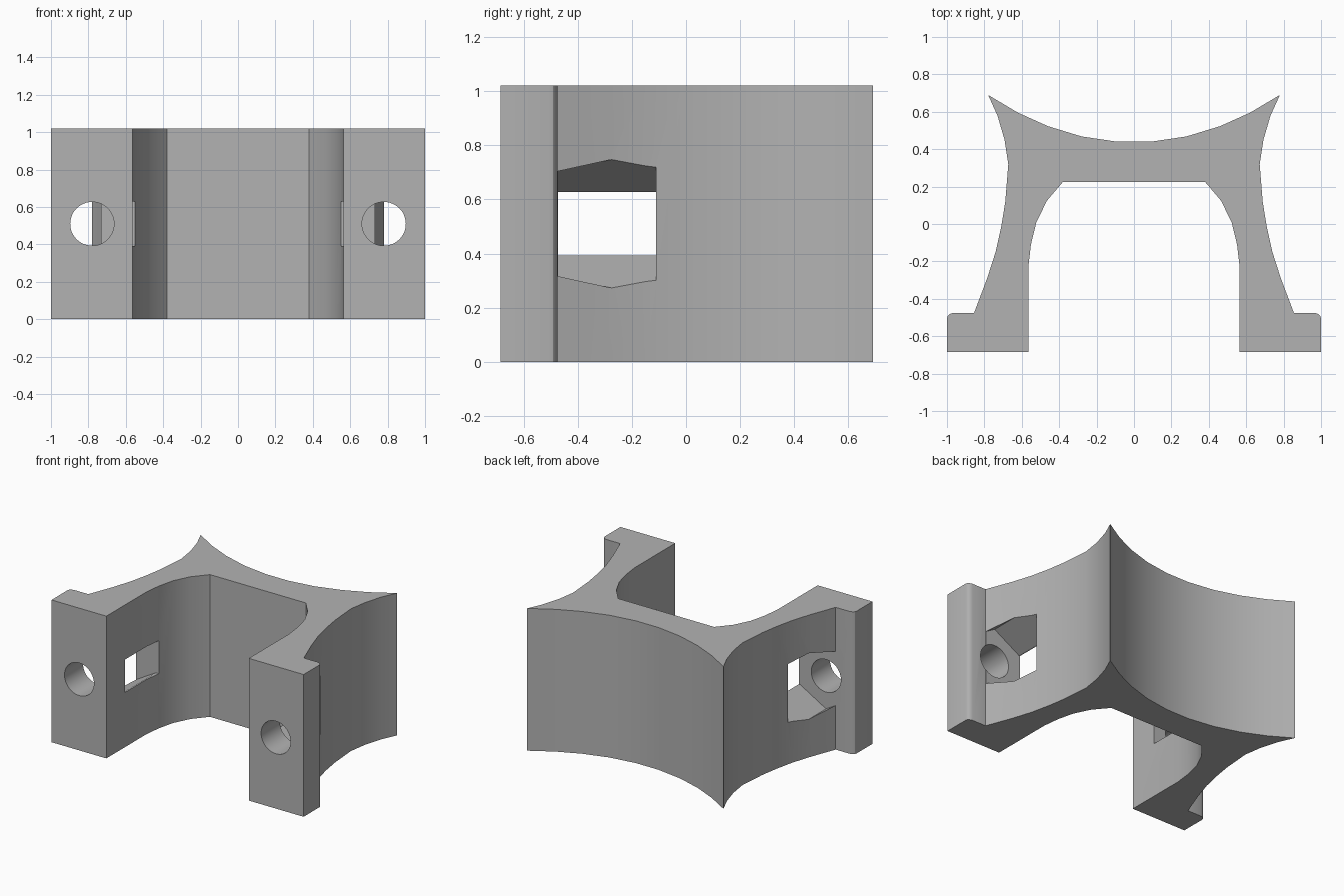
import bpy
import bmesh
import math

if "Cube" in bpy.data.objects:
    bpy.data.objects.remove(bpy.data.objects["Cube"], do_unlink=True)

HEIGHT = 1.02
MID = HEIGHT / 2

# Single plain grey
grey = bpy.data.materials.new("plain grey")
grey.use_nodes = True
grey.diffuse_color = (0.45, 0.45, 0.45, 1)
grey.node_tree.nodes["Principled BSDF"].inputs["Base Color"].default_value = grey.diffuse_color


def prism(name, outline, offset):
    """Extrude a closed 3D outline along an offset vector."""
    bm = bmesh.new()
    face = bm.faces.new([bm.verts.new(p) for p in outline])
    ext = bmesh.ops.extrude_face_region(bm, geom=[face])
    moved = [g for g in ext["geom"] if isinstance(g, bmesh.types.BMVert)]
    bmesh.ops.translate(bm, verts=moved, vec=offset)
    bmesh.ops.recalc_face_normals(bm, faces=bm.faces)
    mesh = bpy.data.meshes.new(name)
    bm.to_mesh(mesh)
    bm.free()
    mesh.materials.append(grey)
    obj = bpy.data.objects.new(name, mesh)
    bpy.context.collection.objects.link(obj)
    return obj


def cut(target, cutter):
    """Subtract the cutter and discard it."""
    cutter.hide_render = True
    mod = target.modifiers.new("cut", 'BOOLEAN')
    mod.operation = 'DIFFERENCE'
    mod.solver = 'EXACT'
    mod.object = cutter
    bpy.context.view_layer.objects.active = target
    bpy.ops.object.modifier_apply(modifier=mod.name)
    bpy.data.objects.remove(cutter, do_unlink=True)


# Half of the bracket outline, from the back centre round to the inner wall
back = [(0.09, 0.44), (0.28, 0.468), (0.46, 0.523), (0.62, 0.595)]
side = [(0.78, 0.69), (0.73, 0.58), (0.692, 0.45), (0.672, 0.32), (0.688, 0.12),
        (0.709, -0.01), (0.74, -0.15), (0.785, -0.29), (0.855, -0.475)]
foot = [(0.965, -0.475), (0.985, -0.481), (0.996, -0.491), (1.0, -0.505),
        (1.0, -0.685), (0.565, -0.685)]
inner = [(0.565, -0.23), (0.551, -0.11), (0.522, 0.01), (0.465, 0.125), (0.38, 0.225)]
half = back + side + foot + inner
outline = half + [(-x, y) for x, y in reversed(half)]
bracket = prism("bracket_body", [(x, y, 0) for x, y in outline], (0, 0, HEIGHT))

# Screw hole and nut pocket in each leg
for s in (1, -1):
    hole = [(s * 0.78 + 0.117 * math.cos(a), -0.8, MID + 0.117 * math.sin(a))
            for a in (math.tau * i / 48 for i in range(48))]
    cut(bracket, prism("screw_hole_cutter", hole, (0, 0.5, 0)))

    upper = [(0.5, 0.118), (0.575, 0.118), (0.78, 0.237), (0.985, 0.118)]
    hexagon = upper + [(x, -z) for x, z in reversed(upper)]
    pocket = [(s * x, -0.473, MID + z) for x, z in hexagon]
    cut(bracket, prism("nut_pocket_cutter", pocket, (0, 0.363, 0)))

# Smooth curved walls, sharp corners
bpy.ops.object.select_all(action='DESELECT')
bracket.select_set(True)
bpy.context.view_layer.objects.active = bracket
bpy.ops.object.shade_smooth_by_angle(angle=math.radians(28))
